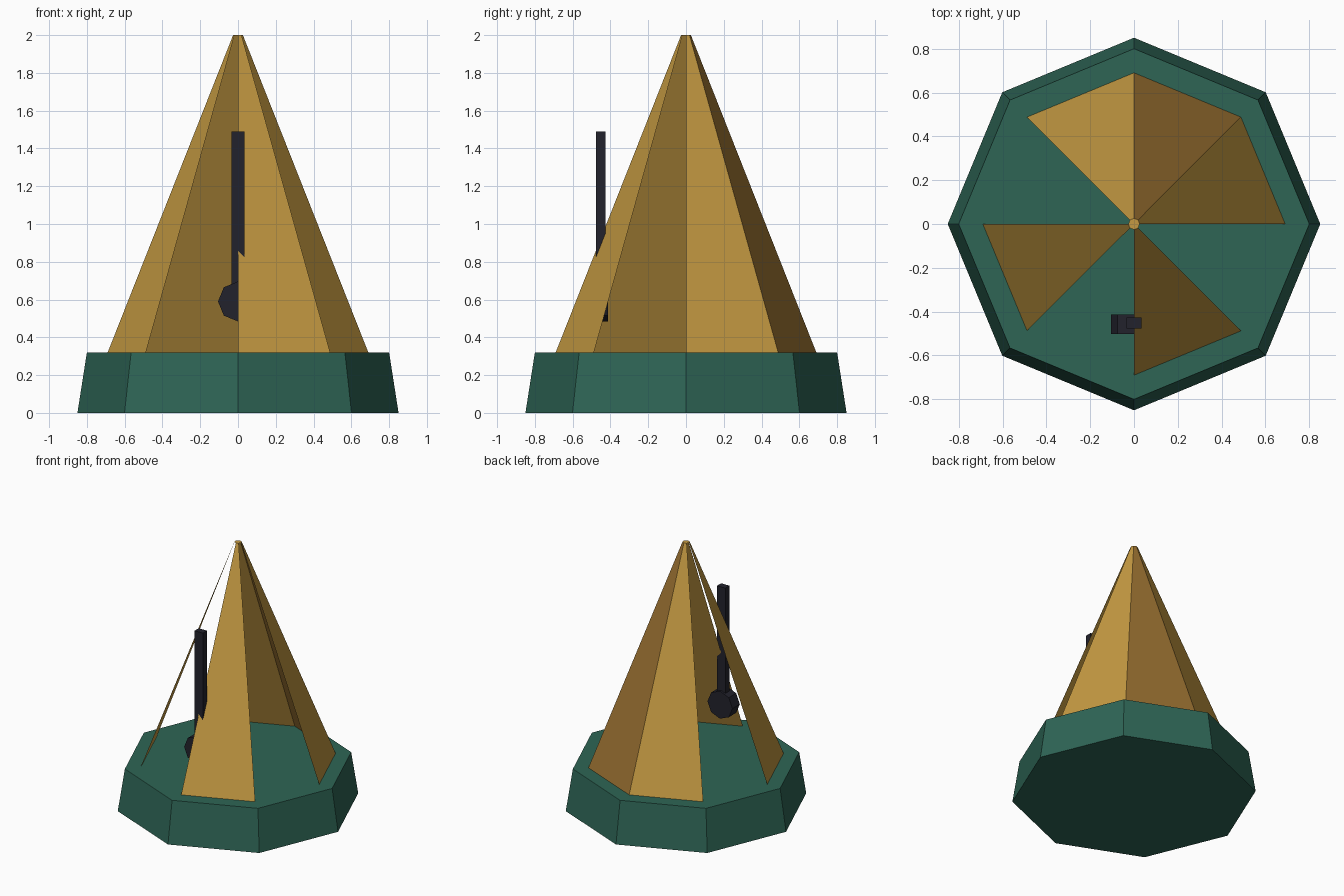
import bpy, bmesh, math
from mathutils import Matrix

if "Cube" in bpy.data.objects:
    bpy.data.objects.remove(bpy.data.objects["Cube"], do_unlink=True)


def srgb(code):
    vals = [int(code[i:i + 2], 16) / 255 for i in (0, 2, 4)]
    return [v / 12.92 if v < 0.04 else ((v + 0.055) / 1.055) ** 2.4 for v in vals] + [1]


def material(name, code):
    m = bpy.data.materials.new(name)
    m.use_nodes = True
    m.diffuse_color = srgb(code)
    m.node_tree.nodes["Principled BSDF"].inputs["Base Color"].default_value = srgb(code)
    return m


green = material("dark_green", "2E6555")
ochre = material("ochre", "C59A42")
brown = material("warm_brown", "986F30")
black = material("blue_black", "22222C")


def finish(name, bm, mats):
    mesh = bpy.data.meshes.new(name)
    bm.to_mesh(mesh)
    bm.free()
    for m in mats:
        mesh.materials.append(m)
    ob = bpy.data.objects.new(name, mesh)
    bpy.context.collection.objects.link(ob)
    return ob


def octagon(r1, r2, depth, matrix):
    bm = bmesh.new()
    bmesh.ops.create_cone(bm, cap_ends=True, segments=8, radius1=r1,
                          radius2=r2, depth=depth, matrix=matrix)
    return bm


# Flared octagonal base
finish("base", octagon(0.85, 0.80, 0.32, Matrix.Translation((0, 0, 0.16))), [green])

# Tapered housing of thin panels, with three openings and a brown back panel
bm = octagon(0.69, 0.026, 1.68, Matrix.Translation((0, 0, 1.16)))
bm.normal_update()
open_panels = (3, 5, 7)
removed = []
for f in bm.faces:
    if f.normal.z < -0.5:
        removed.append(f)
    elif f.normal.z < 0.9:
        sector = int(math.degrees(math.atan2(f.normal.y, f.normal.x)) % 360 // 45)
        if sector in open_panels:
            removed.append(f)
        elif sector == 1:
            f.material_index = 1
bmesh.ops.delete(bm, geom=removed, context='FACES')
finish("housing", bm, [ochre, brown])

# Pendulum rod
bm = bmesh.new()
bmesh.ops.create_cube(bm, size=1, matrix=Matrix.Translation((0, -0.452, 1.04))
                      @ Matrix.Diagonal((0.07, 0.05, 0.90, 1)))
finish("pendulum_rod", bm, [black])

# Octagonal pendulum weight
finish("pendulum_weight", octagon(0.106, 0.106, 0.09,
       Matrix.Translation((0, -0.457, 0.59)) @ Matrix.Rotation(math.pi / 2, 4, 'X')), [black])
